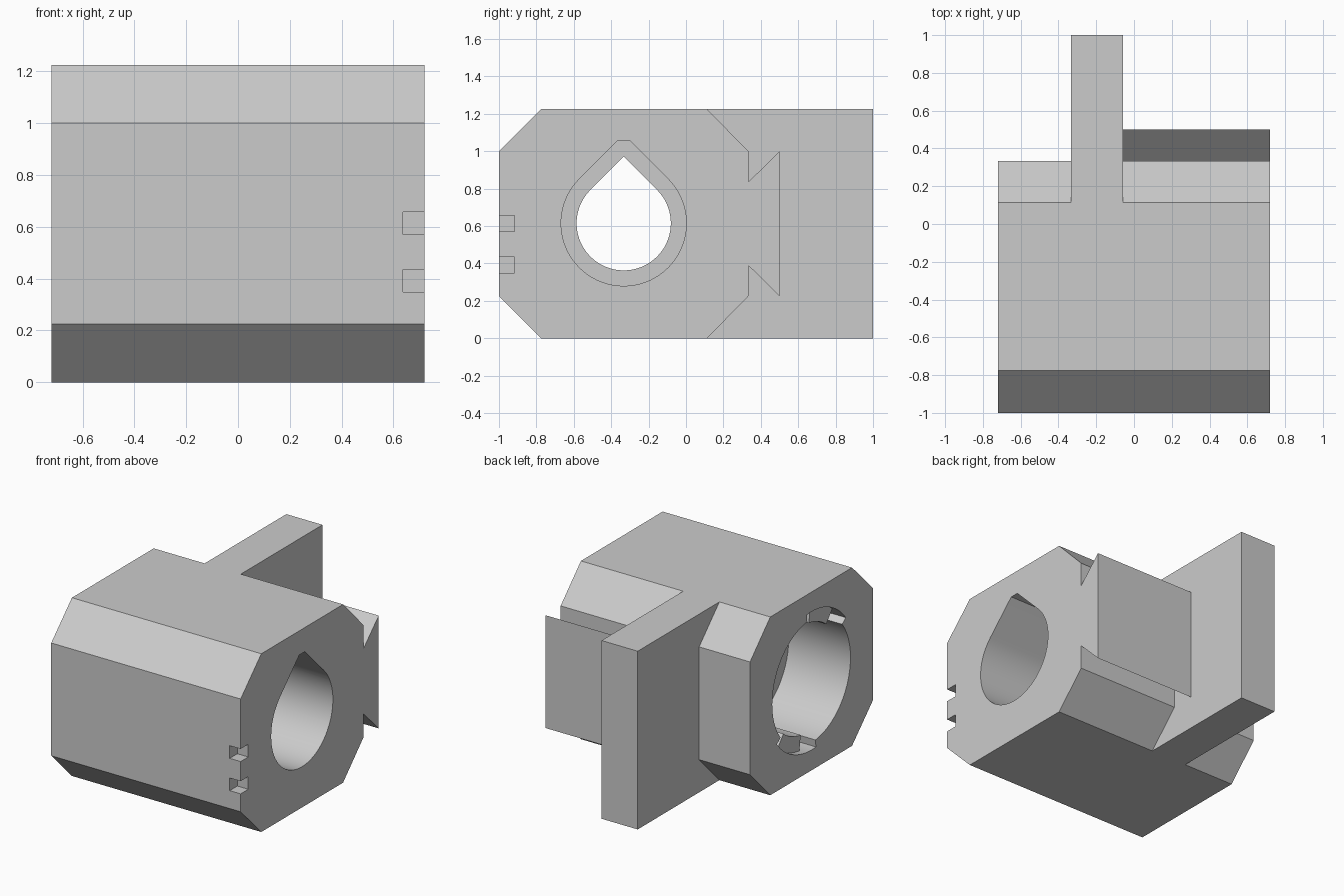
import bpy, bmesh, math

cube = bpy.data.objects.get("Cube")
if cube:
    bpy.data.objects.remove(cube, do_unlink=True)

grey = bpy.data.materials.new("plain grey")
grey.use_nodes = True
grey.diffuse_color = (0.6, 0.6, 0.6, 1)
grey.node_tree.nodes["Principled BSDF"].inputs["Base Color"].default_value = grey.diffuse_color

HALF = 0.72      # half length of the body along x
TOP = 1.225      # full height
CY, CZ = -0.333, 0.615   # bore axis


def prism(name, profile, x0, x1):
    """Extrude a (y, z) profile from x0 to x1."""
    bm = bmesh.new()
    face = bm.faces.new([bm.verts.new((x0, y, z)) for y, z in profile])
    new = bmesh.ops.extrude_face_region(bm, geom=[face])["geom"]
    bmesh.ops.translate(bm, vec=(x1 - x0, 0, 0),
                        verts=[v for v in new if isinstance(v, bmesh.types.BMVert)])
    bmesh.ops.recalc_face_normals(bm, faces=bm.faces)
    mesh = bpy.data.meshes.new(name)
    bm.to_mesh(mesh)
    bm.free()
    mesh.materials.append(grey)
    obj = bpy.data.objects.new(name, mesh)
    bpy.context.collection.objects.link(obj)
    return obj


def rect(y0, y1, z0, z1):
    return [(y0, z0), (y1, z0), (y1, z1), (y0, z1)]


def arc(r, a0, a1, n):
    steps = [math.radians(a0 + (a1 - a0) * i / n) for i in range(n + 1)]
    return [(CY + r * math.cos(a), CZ + r * math.sin(a)) for a in steps]


def teardrop(r, flat=0):
    """Circle with a 45 degree roof, optionally cut flat near the apex."""
    apex = CZ + r * math.sqrt(2)
    roof = [(CY + flat, apex - flat), (CY - flat, apex - flat)] if flat else [(CY, apex)]
    return roof + arc(r, 135, 405, 54)


def sector(r0, r1, a0, a1):
    return arc(r0, a0, a1, 16) + arc(r1, a1, a0, 16)


def combine(target, tool, operation):
    mod = target.modifiers.new(operation.lower(), "BOOLEAN")
    mod.operation, mod.object, mod.solver = operation, tool, "EXACT"
    bpy.context.view_layer.objects.active = target
    bpy.ops.object.modifier_apply(modifier=mod.name)
    bpy.data.objects.remove(tool, do_unlink=True)


# Chamfered block
body = prism("body", [(-0.775, 0), (0.113, 0), (0.333, 0.225), (0.333, 1.0),
                      (0.113, TOP), (-0.775, TOP), (-1, 1.0), (-1, 0.225)], -HALF, HALF)

# Dovetail rail and rear fin
combine(body, prism("dovetail", [(0.1, 0.39), (0.333, 0.39), (0.5, 0.225), (0.5, 1.0),
                                 (0.333, 0.835), (0.1, 0.835)], -0.2, HALF), "UNION")
combine(body, prism("fin", rect(-0.2, 1, 0, TOP), -0.333, -0.058), "UNION")

# Through hole, left counterbore and right socket
combine(body, prism("through_hole", teardrop(0.252), -1, 1), "DIFFERENCE")
combine(body, prism("counterbore", teardrop(0.335, 0.03), 0.25, 1), "DIFFERENCE")
combine(body, prism("socket", arc(0.425, 0, 354, 59), -1, -0.25), "DIFFERENCE")

# Keyed slots with a raised tab in each, on opposite sides of the socket
for start in (84, 264):
    combine(body, prism("slot", sector(0.3, 0.475, start, start + 58), -1, -0.25), "DIFFERENCE")
    combine(body, prism("tab", sector(0.37, 0.52, start + 13, start + 45), -0.67, -0.2), "UNION")

# Small notches on the front left edge
for low in (0.348, 0.57):
    combine(body, prism("notch", rect(-1.2, -0.917, low, low + 0.087), 0.637, 1), "DIFFERENCE")

bpy.ops.object.select_all(action="DESELECT")
body.select_set(True)
bpy.context.view_layer.objects.active = body
bpy.ops.object.shade_smooth_by_angle(angle=math.radians(25))
